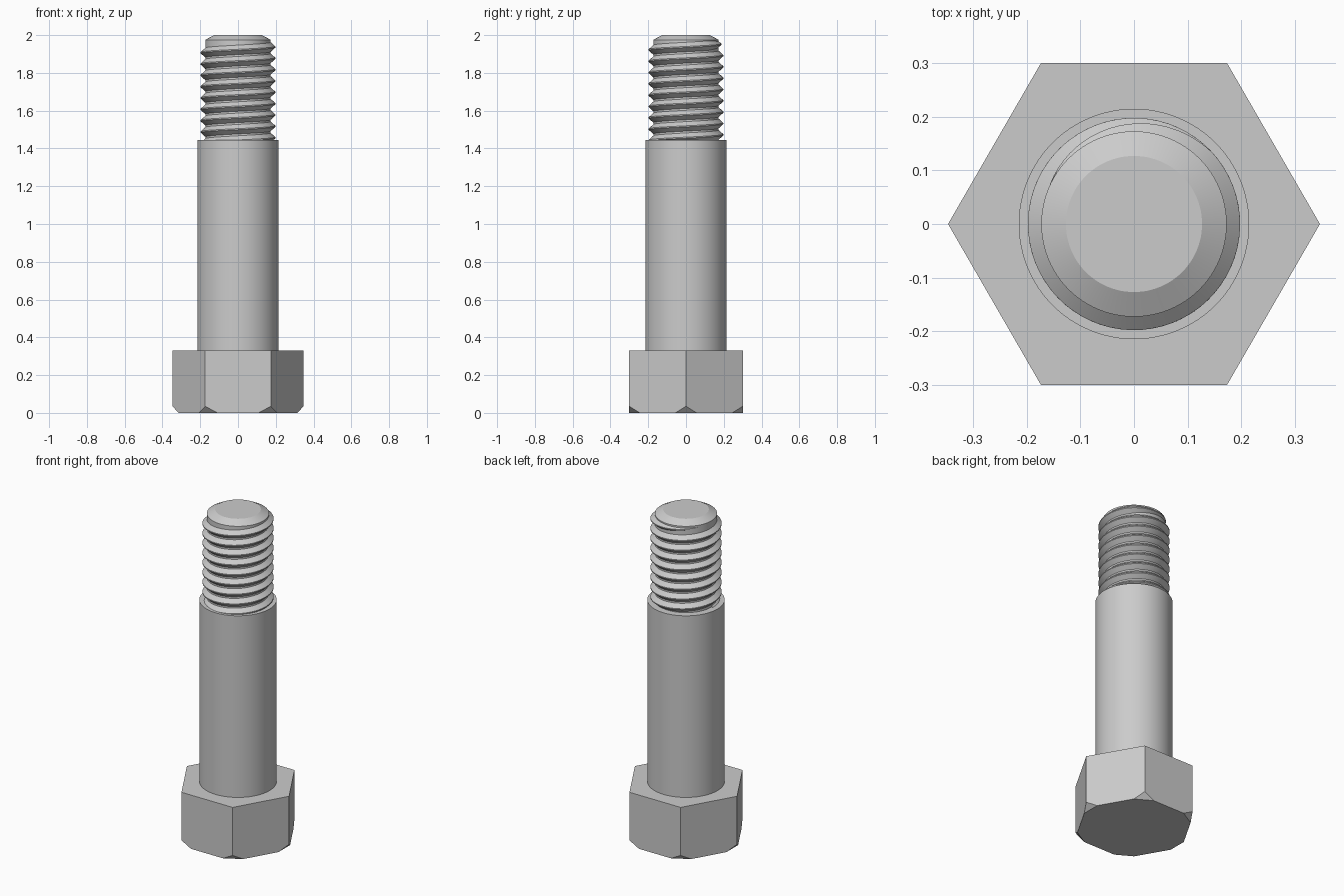
import bpy, bmesh
from math import cos, sin, tau, radians
from mathutils import Vector

cube = bpy.data.objects.get("Cube")
if cube:
    bpy.data.objects.remove(cube, do_unlink=True)

HEAD_R, HEAD_H, CORNER_CUT, CUT_H = 0.347, 0.33, 0.0325, 0.035
SHANK_R, SHANK_TOP = 0.215, 1.445
CORE_R, CREST_R, TIP_R = 0.173, 0.198, 0.127
PITCH, CREST_Z = 0.06, 1.937  # crest height where the helix crosses +x

steel = bpy.data.materials.new("plain steel grey")
steel.use_nodes = True
GREY = (0.6, 0.6, 0.6, 1)
steel.diffuse_color = GREY
steel.node_tree.nodes["Principled BSDF"].inputs["Base Color"].default_value = GREY


def finish(name, bm, smooth=True):
    bmesh.ops.recalc_face_normals(bm, faces=bm.faces)
    mesh = bpy.data.meshes.new(name)
    bm.to_mesh(mesh)
    bm.free()
    mesh.materials.append(steel)
    obj = bpy.data.objects.new(name, mesh)
    bpy.context.collection.objects.link(obj)
    if smooth:
        bpy.ops.object.select_all(action='DESELECT')
        obj.select_set(True)
        bpy.context.view_layer.objects.active = obj
        bpy.ops.object.shade_smooth_by_angle(angle=radians(25))
    return obj


def lathe(name, profile, sides=96):
    """Stack rings of (radius, height) and cap both ends."""
    bm = bmesh.new()
    rings = [[bm.verts.new((r * cos(tau * i / sides), r * sin(tau * i / sides), z))
              for i in range(sides)] for r, z in profile]
    for low, high in zip(rings, rings[1:]):
        for i in range(sides):
            j = (i + 1) % sides
            bm.faces.new((low[i], low[j], high[j], high[i]))
    bm.faces.new(rings[0])
    bm.faces.new(rings[-1])
    return finish(name, bm)


# Hexagonal head with its lower corners sliced off
bm = bmesh.new()
bmesh.ops.create_cone(bm, cap_ends=True, segments=6, radius1=HEAD_R,
                      radius2=HEAD_R, depth=HEAD_H)
# Put a corner on +x whatever the starting angle of the primitive
corner = max(bm.verts, key=lambda v: v.co.x).co
turn = Vector((1, 0)).angle_signed(Vector((corner.x, corner.y)))
for v in bm.verts:
    x, y = v.co.x, v.co.y
    v.co = (x * cos(turn) - y * sin(turn), x * sin(turn) + y * cos(turn),
            v.co.z + HEAD_H / 2)
for k in range(6):
    out = Vector((cos(tau * k / 6), sin(tau * k / 6), 0))
    cut = bmesh.ops.bisect_plane(
        bm, geom=bm.verts[:] + bm.edges[:] + bm.faces[:],
        plane_co=out * (HEAD_R - CORNER_CUT),
        plane_no=out * CUT_H - Vector((0, 0, CORNER_CUT)), clear_outer=True)
    rim = [e for e in cut["geom_cut"] if isinstance(e, bmesh.types.BMEdge)]
    bmesh.ops.holes_fill(bm, edges=rim)
finish("hex_head", bm, smooth=False)

# Smooth shank, and the narrower threaded end with a bevelled tip
lathe("shank", [(SHANK_R, HEAD_H - 0.01), (SHANK_R, SHANK_TOP)])
lathe("thread_core", [(CORE_R, SHANK_TOP - 0.02), (CORE_R, 1.975), (TIP_R, 2.0)])

# Right-handed helical ridge, running out into the core at the top
bm = bmesh.new()
FIRST, LAST, FADE, STEPS = -8.5, 0.43, 0.32, 64
count = round((LAST - FIRST) * STEPS)
previous = None
for i in range(count + 1):
    t = FIRST + (LAST - FIRST) * i / count
    size = min(1, (LAST - t) / FADE + 0.02)
    section = []
    for inward, half in ((True, 0.027), (False, 0.003)):
        r = CORE_R - 0.002 if inward else CORE_R + (CREST_R - CORE_R) * size
        for side in ((-1, 1) if inward else (1, -1)):
            z = CREST_Z + PITCH * t + side * half * (size if inward else 1)
            section.append(bm.verts.new((r * cos(tau * t), r * sin(tau * t), z)))
    if previous:
        for a in range(4):
            b = (a + 1) % 4
            bm.faces.new((previous[a], previous[b], section[b], section[a]))
    else:
        bm.faces.new(section)
    previous = section
bm.faces.new(previous)
finish("thread_ridge", bm)
